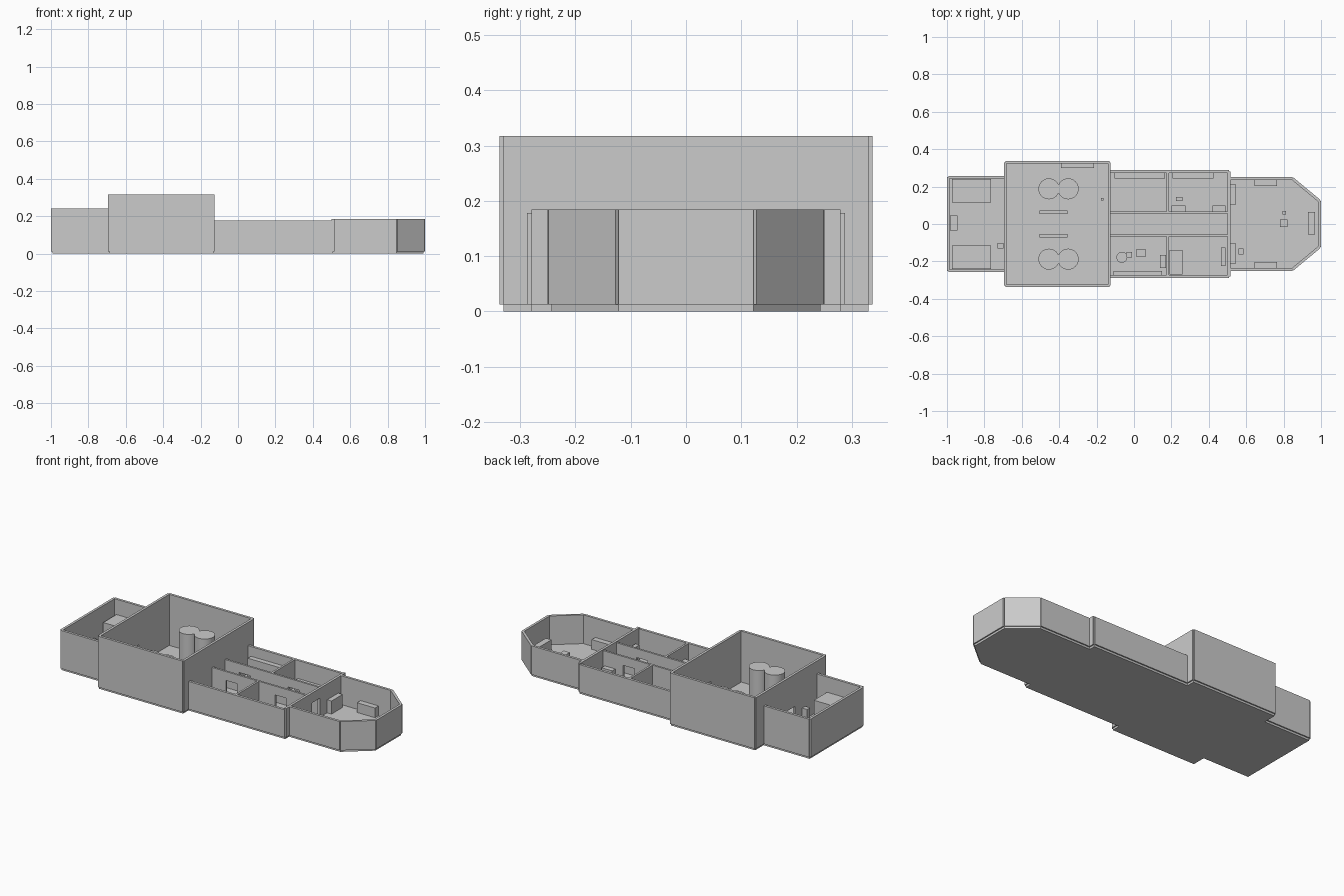
import bpy, bmesh
from mathutils import Vector

if "Cube" in bpy.data.objects:
    bpy.data.objects.remove(bpy.data.objects["Cube"], do_unlink=True)

grey = bpy.data.materials.new("light grey")
grey.use_nodes = True
COLOR = (0.6, 0.6, 0.6, 1)
grey.diffuse_color = COLOR
grey.node_tree.nodes["Principled BSDF"].inputs["Base Color"].default_value = COLOR

FLOOR = 0.012
WALL = 0.015
DOOR_W, DOOR_H = 0.075, 0.125


def finish(bm, name):
    bmesh.ops.recalc_face_normals(bm, faces=bm.faces)
    mesh = bpy.data.meshes.new(name)
    bm.to_mesh(mesh)
    bm.free()
    mesh.materials.append(grey)
    obj = bpy.data.objects.new(name, mesh)
    bpy.context.collection.objects.link(obj)
    return obj


def prism(bm, points, z0, z1):
    face = bm.faces.new([bm.verts.new((p[0], p[1], z0)) for p in points])
    top = bmesh.ops.extrude_face_region(bm, geom=[face])["geom"]
    verts = [g for g in top if isinstance(g, bmesh.types.BMVert)]
    bmesh.ops.translate(bm, vec=(0, 0, z1 - z0), verts=verts)


def box(name, x0, x1, y0, y1, top):
    bm = bmesh.new()
    prism(bm, [(x0, y0), (x1, y0), (x1, y1), (x0, y1)], FLOOR, top)
    return finish(bm, name)


def floor(name, points):
    bm = bmesh.new()
    prism(bm, points, 0, FLOOR)
    finish(bm, name)


def wall(name, start, end, top, doors=(), thick=WALL):
    """Straight wall centred on a line, with doorways at distances along it."""
    a, b = Vector(start), Vector(end)
    along = (b - a).normalized()
    side = Vector((-along.y, along.x)) * thick / 2
    bm = bmesh.new()

    def piece(s, e, z0):
        p, q = a + along * s, a + along * e
        prism(bm, [p - side, q - side, q + side, p + side], z0, top)

    at = 0
    for d in doors:
        piece(at, d - DOOR_W / 2, FLOOR)
        piece(d - DOOR_W / 2, d + DOOR_W / 2, DOOR_H)
        at = d + DOOR_W / 2
    piece(at, (b - a).length, FLOOR)
    finish(bm, name)


def cylinder(name, x, y, radius, top):
    bm = bmesh.new()
    bmesh.ops.create_cone(bm, cap_ends=True, segments=32, radius1=radius,
                          radius2=radius, depth=top - FLOOR)
    bmesh.ops.translate(bm, vec=(x, y, (top + FLOOR) / 2), verts=bm.verts)
    obj = finish(bm, name)
    bpy.ops.object.select_all(action="DESELECT")
    obj.select_set(True)
    bpy.context.view_layer.objects.active = obj
    bpy.ops.object.shade_smooth_by_angle()


# Main stations along the hull and half widths of each section
STERN, HALL_A, HALL_B, MID_B, BOW_C, BOW = -0.993, -0.688, -0.132, 0.508, 0.847, 0.993
STERN_W, HALL_W, MID_W, BOW_W, TIP_W = 0.25, 0.33, 0.28, 0.243, 0.122
STERN_H, HALL_H, MID_H, BOW_H = 0.24, 0.317, 0.178, 0.184

# Floors
for name, x0, x1, w in (("stern_floor", STERN, HALL_A, STERN_W),
                        ("hall_floor", HALL_A, HALL_B, HALL_W),
                        ("middle_floor", HALL_B, MID_B, MID_W)):
    floor(name, [(x0, -w), (x1, -w), (x1, w), (x0, w)])
floor("bow_floor", [(MID_B, -BOW_W), (BOW_C, -BOW_W), (BOW, -TIP_W),
                    (BOW, TIP_W), (BOW_C, BOW_W), (MID_B, BOW_W)])

# Cross walls
wall("stern_wall", (STERN, -STERN_W), (STERN, STERN_W), STERN_H)
wall("hall_aft_wall", (HALL_A, -HALL_W), (HALL_A, HALL_W), HALL_H, [HALL_W])
wall("hall_fore_wall", (HALL_B, -HALL_W), (HALL_B, HALL_W), HALL_H, [HALL_W])
wall("bow_bulkhead", (MID_B, -MID_W), (MID_B, MID_W), BOW_H, [MID_W])
wall("bow_tip_wall", (BOW, -TIP_W), (BOW, TIP_W), BOW_H)

# Side walls, corridor walls, partitions and paired fittings
for s, tag in ((1, "left"), (-1, "right")):
    wall("stern_side_" + tag, (STERN, s * STERN_W), (HALL_A, s * STERN_W), STERN_H)
    wall("hall_side_" + tag, (HALL_A, s * HALL_W), (HALL_B, s * HALL_W), HALL_H)
    wall("middle_side_" + tag, (HALL_B, s * MID_W), (MID_B, s * MID_W), MID_H)
    wall("bow_side_" + tag, (MID_B, s * BOW_W), (BOW_C, s * BOW_W), BOW_H)
    wall("bow_slant_" + tag, (BOW_C, s * BOW_W), (BOW, s * TIP_W), BOW_H)
    wall("corridor_wall_" + tag, (HALL_B, s * 0.062), (MID_B, s * 0.062), MID_H,
         [0.005 - HALL_B, 0.33 - HALL_B], 0.012)
    wall("room_partition_" + tag, (0.18, s * 0.062), (0.18, s * MID_W), MID_H, (), 0.012)
    for x in (-0.455, -0.352):
        cylinder("tank_" + tag, x, s * 0.188, 0.056, 0.215)
    y0, y1 = sorted((s * 0.115, s * 0.24))
    box("engine_block_" + tag, -0.972, -0.765, y0, y1, 0.15)
    y0, y1 = sorted((s * 0.053, s * 0.073))
    box("hall_console_" + tag, -0.505, -0.355, y0, y1, 0.08)
    y0, y1 = sorted((s * 0.105, s * 0.21))
    box("bow_cabinet_" + tag, 0.516, 0.545, y0, y1, 0.09)
    y0, y1 = sorted((s * 0.202, s * 0.237))
    box("bow_bench_" + tag, 0.645, 0.765, y0, y1, 0.07)

# Single fittings
for name, *dims in (
        ("stern_console", -0.985, -0.945, -0.035, 0.045, 0.08),
        ("stern_locker", -0.73, -0.697, -0.13, -0.102, 0.09),
        ("hall_bench", -0.39, -0.215, 0.3, 0.325, 0.08),
        ("hall_post", -0.177, -0.162, 0.125, 0.14, 0.06),
        ("long_shelf", -0.105, 0.165, 0.242, 0.275, 0.12),
        ("cabin_bed", 0.205, 0.425, 0.242, 0.275, 0.07),
        ("cabin_stool", 0.225, 0.26, 0.123, 0.145, 0.05),
        ("cabin_cabinet_aft", 0.2, 0.275, 0.068, 0.098, 0.09),
        ("cabin_cabinet_fore", 0.42, 0.49, 0.068, 0.098, 0.09),
        ("galley_chair", -0.04, -0.01, -0.18, -0.15, 0.05),
        ("galley_table", 0.01, 0.065, -0.175, -0.137, 0.07),
        ("galley_counter", -0.11, 0.15, -0.272, -0.252, 0.08),
        ("galley_cupboard", 0.14, 0.172, -0.235, -0.165, 0.1),
        ("medical_bed", 0.19, 0.26, -0.27, -0.14, 0.06),
        ("medical_cabinet", 0.465, 0.49, -0.225, -0.125, 0.11),
        ("bow_stool", 0.56, 0.585, -0.163, -0.132, 0.05),
        ("pilot_seat", 0.78, 0.82, -0.017, 0.023, 0.06),
        ("pilot_post", 0.795, 0.812, 0.05, 0.07, 0.06),
        ("pilot_console", 0.93, 0.967, -0.057, 0.063, 0.08)):
    box(name, *dims)
cylinder("galley_round_stool", -0.065, -0.178, 0.029, 0.06)
